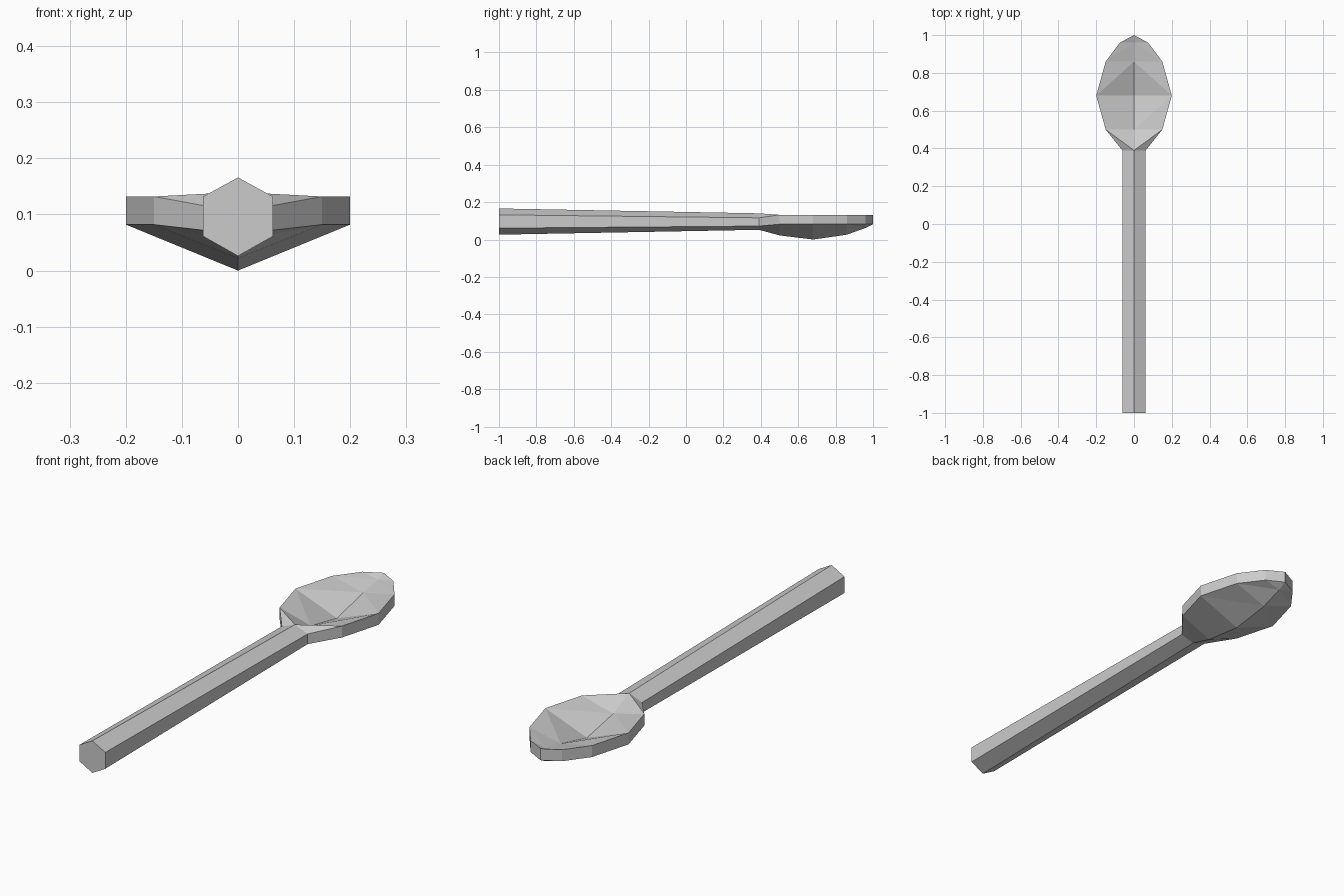
import bpy
import bmesh

cube = bpy.data.objects.get("Cube")
if cube:
    bpy.data.objects.remove(cube, do_unlink=True)

metal = bpy.data.materials.new("light_grey_metal")
metal.use_nodes = True
grey = (0.6, 0.6, 0.6, 1.0)
metal.diffuse_color = grey
metal.node_tree.nodes["Principled BSDF"].inputs["Base Color"].default_value = grey


def loft(name, sections, cap_start=False):
    """Join six-sided sections: (y, half width, top, upper rim, lower rim, bottom)."""
    bm = bmesh.new()
    rings = []
    for y, w, top, upper, lower, bottom in sections:
        outline = [(0, top), (w, upper), (w, lower),
                   (0, bottom), (-w, lower), (-w, upper)]
        rings.append([bm.verts.new((x, y, z)) for x, z in outline])
    if cap_start:
        bm.faces.new(rings[0])

    for i in range(len(rings) - 1):
        a, b = rings[i], rings[i + 1]
        grow = sections[i + 1][1] - sections[i][1]
        for k in range(6):
            n = (k + 1) % 6
            quad = [a[k], b[k], b[n], a[n]]
            if k in (1, 4) or grow == 0:
                bm.faces.new(quad)
                continue
            # Fold from the narrow section's centre to the wide section's rim
            centre_first = k in (0, 3)
            if centre_first == (grow > 0):
                bm.faces.new((quad[0], quad[1], quad[2]))
                bm.faces.new((quad[0], quad[2], quad[3]))
            else:
                bm.faces.new((quad[0], quad[1], quad[3]))
                bm.faces.new((quad[1], quad[2], quad[3]))

    # Weld the points that meet at the tip
    bmesh.ops.remove_doubles(bm, verts=bm.verts, dist=0.0005)
    bmesh.ops.recalc_face_normals(bm, faces=bm.faces)
    mesh = bpy.data.meshes.new(name)
    bm.to_mesh(mesh)
    bm.free()
    mesh.materials.append(metal)
    obj = bpy.data.objects.new(name, mesh)
    bpy.context.collection.objects.link(obj)
    return obj


# Section shared by the handle and the bowl
neck = (0.39, 0.062, 0.140, 0.116, 0.072, 0.052)

# Tapered six-sided handle
loft("handle", [(-1.0, 0.062, 0.166, 0.132, 0.061, 0.026), neck], cap_start=True)

# Hollow bowl with a pointed keel
rim, edge = 0.132, 0.082
loft("bowl", [
    neck,
    (0.50, 0.15, 0.093, rim, edge, 0.022),
    (0.68, 0.20, 0.057, rim, edge, 0.0),
    (0.86, 0.15, 0.100, rim, edge, 0.026),
    (0.96, 0.075, 0.118, rim, edge, 0.062),
    (1.00, 0.0, rim, rim, edge, edge),
])
